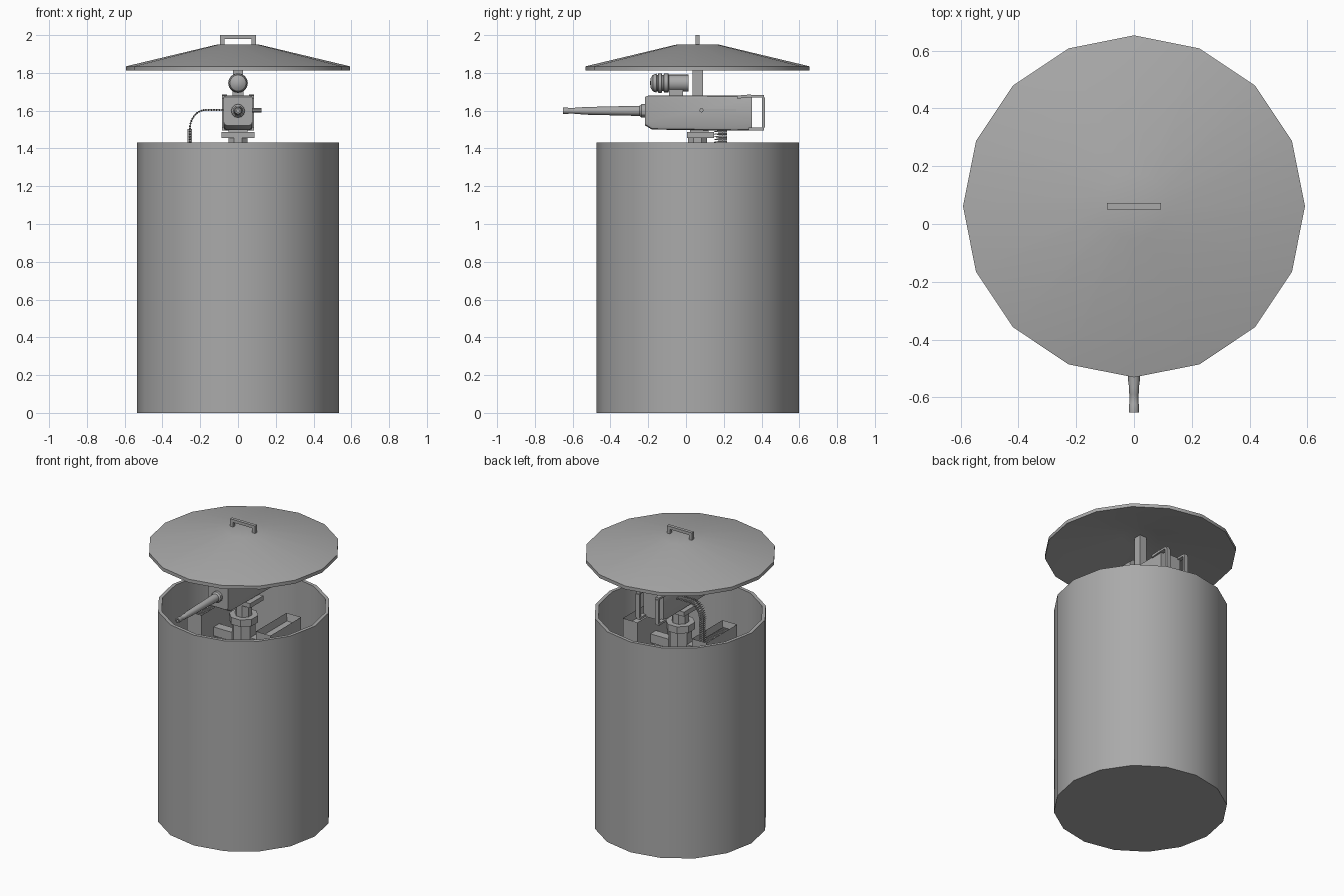
import bpy, bmesh, math
from mathutils import Matrix, Vector

if "Cube" in bpy.data.objects:
    bpy.data.objects.remove(bpy.data.objects["Cube"])

CY = 0.061          # the drum axis sits slightly behind the origin
grey = bpy.data.materials.new("steel_grey")
grey.diffuse_color = (0.40, 0.40, 0.40, 1)
grey.use_nodes = True
grey.node_tree.nodes["Principled BSDF"].inputs["Base Color"].default_value = grey.diffuse_color


def finish(name, bm):
    """Turn a bmesh into a named object with the shared material."""
    bmesh.ops.recalc_face_normals(bm, faces=bm.faces)
    me = bpy.data.meshes.new(name)
    bm.to_mesh(me)
    bm.free()
    me.materials.append(grey)
    ob = bpy.data.objects.new(name, me)
    bpy.context.collection.objects.link(ob)
    return ob


def lathe(name, profile, n, loc, rot=None, phase=0.0):
    """Revolve (radius, height) points about local z; radius 0 makes a pole."""
    bm = bmesh.new()
    rings = []
    for r, z in profile:
        if r == 0:
            rings.append([bm.verts.new((0, 0, z))] * n)
        else:
            rings.append([bm.verts.new((r * math.cos(phase + math.tau * i / n),
                                        r * math.sin(phase + math.tau * i / n), z))
                          for i in range(n)])
    for a, b in zip(rings, rings[1:]):
        for i in range(n):
            j = (i + 1) % n
            quad = list(dict.fromkeys((a[i], a[j], b[j], b[i])))
            if len(quad) > 2:
                bm.faces.new(quad)
    m = Matrix.Translation(loc) @ (rot or Matrix())
    bmesh.ops.transform(bm, matrix=m, verts=bm.verts)
    return finish(name, bm)


def add_box(bm, x, y, z):
    """Add a box given its (min, max) on each axis."""
    size = Vector((x[1] - x[0], y[1] - y[0], z[1] - z[0]))
    mid = Vector((sum(x) / 2, sum(y) / 2, sum(z) / 2))
    m = Matrix.Translation(mid) @ Matrix.Diagonal((*size, 1))
    return bmesh.ops.create_cube(bm, size=1, matrix=m)["verts"]


def box(name, x, y, z):
    bm = bmesh.new()
    add_box(bm, x, y, z)
    return finish(name, bm)


FORWARD = Matrix.Rotation(math.pi / 2, 4, 'X')    # local z -> -y
SIDE = Matrix.Rotation(math.pi / 2, 4, 'Y')       # local z -> +x

# Open drum with a thin wall
lathe("drum", [(0, 0), (0.536, 0), (0.536, 1.432), (0.513, 1.432), (0.513, 0.02), (0, 0.02)],
      16, (0, CY, 0))

# Shallow conical lid, hollow underneath
lathe("lid", [(0, 1.949), (0.115, 1.949), (0.592, 1.835), (0.592, 1.812),
              (0.580, 1.812), (0.115, 1.928), (0, 1.928)], 16, (0, CY, 0))

# Lid handle
bm = bmesh.new()
add_box(bm, (-0.094, 0.094), (CY - 0.011, CY + 0.011), (1.98, 2.0))
for s in (-1, 1):
    add_box(bm, sorted((s * 0.094, s * 0.072)), (CY - 0.011, CY + 0.011), (1.945, 1.98))
finish("lid_handle", bm)

# Post that carries the lid
box("lid_post", (-0.026, 0.026), (0.034, 0.089), (1.66, 1.935))

# Pedestal column with collar, and the swivel head below the gun
lathe("pedestal", [(0, 0.02), (0.075, 0.02), (0.075, 1.325), (0.092, 1.325), (0.092, 1.372),
                   (0.054, 1.372), (0.054, 1.458), (0, 1.458)],
      8, (0, CY, 0), phase=math.pi / 8)
box("swivel_plate", (-0.088, 0.088), (0.005, 0.147), (1.456, 1.487))
box("swivel_neck", (-0.05, 0.05), (0.02, 0.12), (1.48, 1.51))

# Gun receiver: side profile extruded across x, with softened edges
profile = [(-0.217, 1.522), (-0.18, 1.500), (0.26, 1.494), (0.35, 1.496),
           (0.35, 1.680), (-0.20, 1.680), (-0.217, 1.672)]
bm = bmesh.new()
face = bm.faces.new([bm.verts.new((-0.076, y, z)) for y, z in profile])
new = bmesh.ops.extrude_face_region(bm, geom=[face])["geom"]
bmesh.ops.translate(bm, vec=(0.152, 0, 0), verts=[v for v in new if isinstance(v, bmesh.types.BMVert)])
bmesh.ops.recalc_face_normals(bm, faces=bm.faces)
long_edges = [e for e in bm.edges if abs(e.verts[0].co.x - e.verts[1].co.x) < 1e-4
              and abs(e.verts[0].co.y - e.verts[1].co.y) > 0.03]
bmesh.ops.bevel(bm, geom=long_edges, offset=0.016, segments=2, affect='EDGES', profile=0.5)
finish("receiver", bm)

# Tapered barrel with a stepped muzzle and open bore
lathe("barrel", [(0, 0), (0.036, 0), (0.036, 0.02), (0.027, 0.03), (0.020, 0.33), (0.017, 0.35),
                 (0.017, 0.37), (0.015, 0.375), (0.015, 0.405), (0.017, 0.41), (0.017, 0.437),
                 (0.009, 0.437), (0.009, 0.38), (0, 0.38)], 12, (0, -0.215, 1.599), FORWARD)

# Sight pod: cylinder with grooves and a domed nose, plus its mount
lathe("sight_pod", [(0, 0), (0.045, 0), (0.045, 0.105), (0.050, 0.108), (0.050, 0.130),
                    (0.043, 0.133), (0.043, 0.140), (0.052, 0.143), (0.052, 0.160),
                    (0.044, 0.163), (0.044, 0.168), (0.050, 0.171), (0.043, 0.190),
                    (0.026, 0.201), (0, 0.205)], 16, (0, 0.014, 1.746), FORWARD)
box("sight_mount", (-0.03, 0.03), (-0.09, -0.015), (1.67, 1.715))

# Cocking slot rail and bolt handle on the right side
box("slot_rail", (0.074, 0.080), (0.08, 0.265), (1.595, 1.609))
lathe("bolt_handle", [(0, 0), (0.011, 0), (0.011, 0.052), (0, 0.052)], 10, (0.072, 0.082, 1.602), SIDE)

# Rear spade grips, one bracket each side
for s, side in ((-1, "left"), (1, "right")):
    x = sorted((s * 0.086, s * 0.058))
    bm = bmesh.new()
    add_box(bm, x, (0.402, 0.418), (1.510, 1.670))
    add_box(bm, x, (0.33, 0.412), (1.496, 1.510))
    add_box(bm, x, (0.335, 0.412), (1.670, 1.684))
    top = add_box(bm, x, (0.27, 0.345), (1.664, 1.680))
    for v in top:
        if v.co.y > 0.3:
            v.co.z += 0.006
    finish("grip_" + side, bm)

# Ammunition boxes with open tops, and arms holding them to the column
for s, side in ((-1, "left"), (1, "right")):
    bm = bmesh.new()
    add_box(bm, sorted((s * 0.205, s * 0.315)), (-0.10, 0.23), (1.15, 1.37))
    bm.faces.ensure_lookup_table()
    lid_face = max(bm.faces, key=lambda f: f.calc_center_median().z)
    bmesh.ops.inset_region(bm, faces=[lid_face], thickness=0.012)
    bmesh.ops.translate(bm, vec=(0, 0, -0.05), verts=lid_face.verts[:])
    finish("ammo_box_" + side, bm)
    box("box_arm_" + side, sorted((s * 0.06, s * 0.21)), (CY - 0.03, CY + 0.03), (1.18, 1.24))

# Rounds lying in the left box
bm = bmesh.new()
for i in range(14):
    add_box(bm, (-0.295, -0.225), (-0.077 + i * 0.021, -0.065 + i * 0.021), (1.318, 1.335))
finish("stored_rounds", bm)

# Feed belt: path runs out of the receiver, then curls down into the left box
path = [(-0.07 - 0.1 * i / 7, 1.604) for i in range(7)]
path += [(-0.17 - 0.085 * math.sin(a), 1.504 + 0.10 * math.cos(a))
         for a in (math.pi / 2 * i / 11 for i in range(12))]
path += [(-0.255, 1.504 - 0.014 * i) for i in range(1, 13)]
bm = bmesh.new()
for x, z in path:
    for r1, r2, y, length in ((0.006, 0.006, 0.195, 0.045), (0.005, 0.001, 0.160, 0.026)):
        m = Matrix.Translation((x, y, z)) @ FORWARD
        bmesh.ops.create_cone(bm, cap_ends=True, segments=6, radius1=r1, radius2=r2,
                              depth=length, matrix=m)
for (x0, z0), (x1, z1) in zip(path, path[1:]):
    d = Vector((x1 - x0, 0, z1 - z0))
    m = (Matrix.Translation(((x0 + x1) / 2, 0.192, (z0 + z1) / 2))
         @ d.to_track_quat('Z', 'Y').to_matrix().to_4x4()
         @ Matrix.Diagonal((0.025, 0.004, d.length, 1)))
    bmesh.ops.create_cube(bm, size=1, matrix=m)
finish("feed_belt", bm)

# Smooth the rounded parts while keeping the hard edges
for ob in bpy.context.scene.objects:
    ob.select_set(True)
bpy.context.view_layer.objects.active = bpy.context.scene.objects[0]
bpy.ops.object.shade_smooth_by_angle(angle=math.radians(30))
